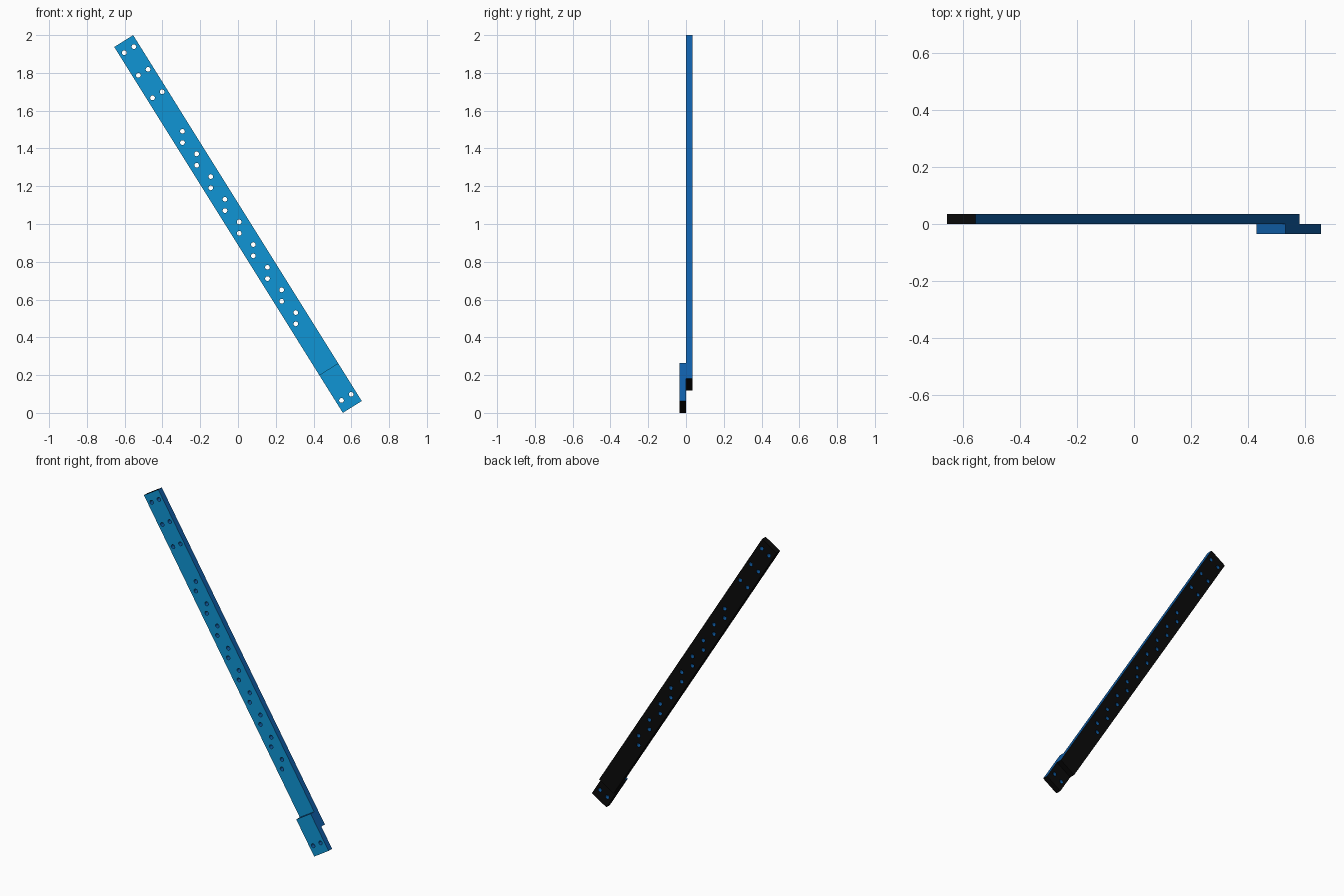
import bpy, bmesh, math
from mathutils import Vector

if "Cube" in bpy.data.objects:
    bpy.data.objects.remove(bpy.data.objects["Cube"])

# Slanted frame: u runs down the bar, w across it (both in the x-z plane)
ANG = math.radians(32)
U = Vector((math.sin(ANG), -math.cos(ANG)))
W = Vector((math.cos(ANG), math.sin(ANG)))
MID = Vector((0, 1))
HALF_W, HALF_L, THICK, HOLE_R = 0.059, 1.142, 0.035, 0.0125


def material(name, rgb):
    m = bpy.data.materials.new(name)
    m.diffuse_color = (*rgb, 1)
    m.use_nodes = True
    m.node_tree.nodes["Principled BSDF"].inputs["Base Color"].default_value = m.diffuse_color
    return m


MATS = [material("light_blue", (0.005, 0.30, 0.66)),
        material("deep_blue", (0.005, 0.11, 0.38)),
        material("black", (0.003, 0.003, 0.003))]


def at(s, t):
    return MID + U * s + W * t


def plate(name, s0, s1, y_mid, holes, blue_top):
    """Flat strip from s0 to s1 with round through-holes."""
    cu = bpy.data.curves.new(name + "_outline", 'CURVE')
    cu.dimensions = '2D'
    cu.fill_mode = 'BOTH'
    cu.extrude = THICK / 2
    loops = [[at(s0, -HALF_W), at(s1, -HALF_W), at(s1, HALF_W), at(s0, HALF_W)]]
    for c in holes:
        loops.append([c + HOLE_R * Vector((math.cos(k * math.tau / 16), math.sin(k * math.tau / 16)))
                      for k in range(16)])
    for pts in loops:
        sp = cu.splines.new('POLY')
        sp.points.add(len(pts) - 1)
        for p, q in zip(sp.points, pts):
            p.co = (q.x, q.y, 0, 1)
        sp.use_cyclic_u = True
    tmp = bpy.data.objects.new(name + "_outline", cu)
    bpy.context.collection.objects.link(tmp)
    dg = bpy.context.evaluated_depsgraph_get()
    me = bpy.data.meshes.new_from_object(tmp.evaluated_get(dg))
    bpy.data.objects.remove(tmp)
    me.name = name
    me.materials.clear()
    for m in MATS:
        me.materials.append(m)

    bm = bmesh.new()
    bm.from_mesh(me)
    for v in bm.verts:  # stand the outline upright
        v.co = (v.co.x, y_mid - v.co.z, v.co.y)
    bmesh.ops.remove_doubles(bm, verts=bm.verts, dist=0.0001)
    bmesh.ops.recalc_face_normals(bm, faces=bm.faces)
    for f in bm.faces:  # blue front, deep blue upper side and holes, black elsewhere
        f.smooth = False
        n = Vector((f.normal.x, f.normal.z))
        c = f.calc_center_median()
        p = Vector((c.x, c.z)) - MID
        in_hole = abs(p.dot(W)) < HALF_W - 0.005 and s0 + 0.005 < p.dot(U) < s1 - 0.005
        if f.normal.y < -0.5:
            f.material_index = 0
        elif f.normal.y > 0.5:
            f.material_index = 2
        elif in_hole or n.dot(W) > 0.7 or (blue_top and n.dot(U) < -0.7):
            f.material_index = 1
        else:
            f.material_index = 2
    bm.to_mesh(me)
    bm.free()
    ob = bpy.data.objects.new(name, me)
    bpy.context.collection.objects.link(ob)


# Long bar: three crosswise hole pairs at the top, nine upright pairs below
bar_holes = [at(-1.088 + 0.141 * i, t) for i in range(3) for t in (-0.03, 0.03)]
bar_holes += [Vector((-0.294 + 0.075 * k, 1.461 - 0.12 * k + d))
              for k in range(9) for d in (-0.03, 0.03)]
plate("long_bar", -HALF_L, HALF_L - 0.141, THICK / 2, bar_holes, False)

# Short end plate lapped on the front of the lower end
plate("end_plate", HALF_L - 0.236, HALF_L, -THICK / 2,
      [at(1.082, t) for t in (-0.03, 0.03)], True)
